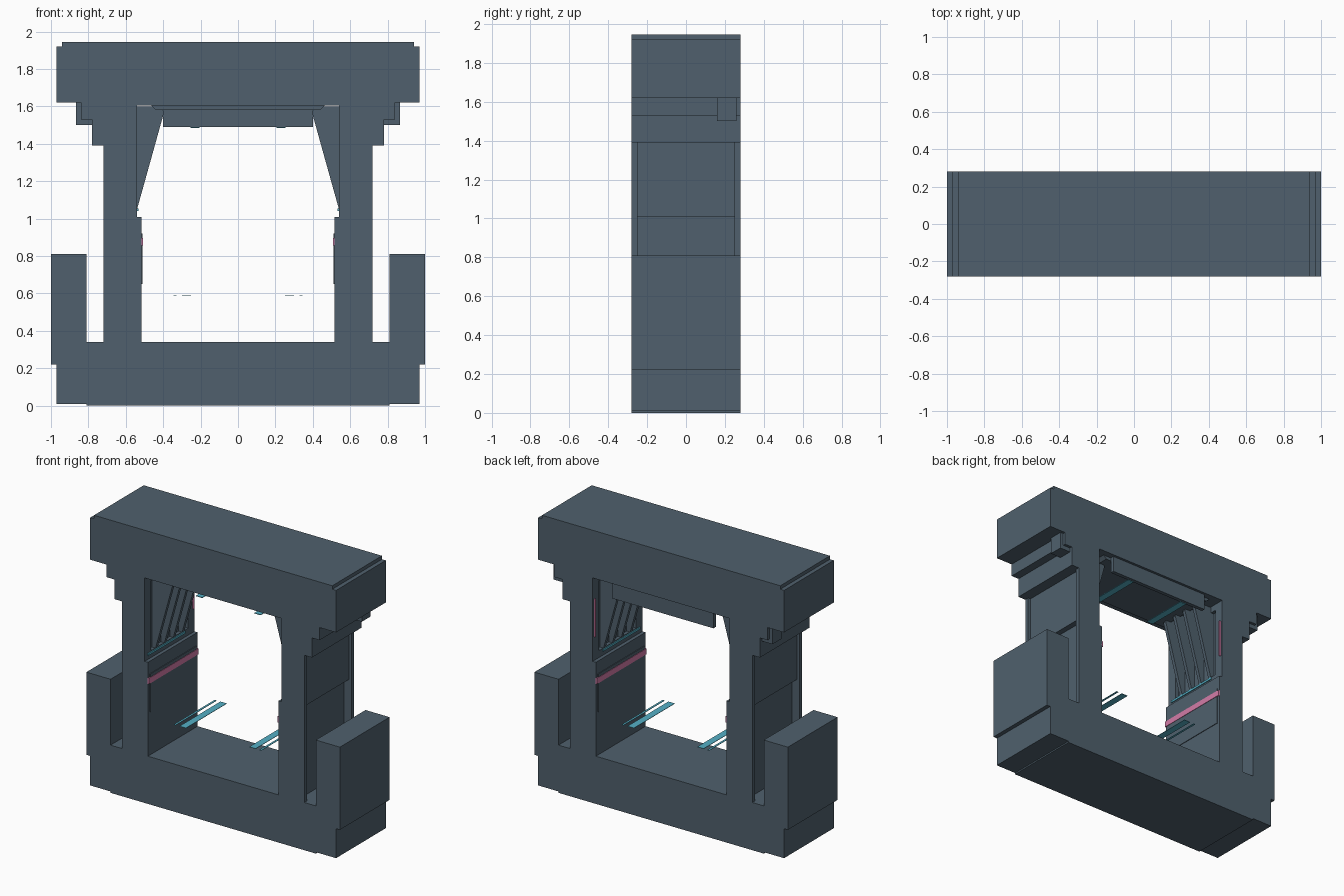
import bpy, bmesh

cube = bpy.data.objects.get("Cube")
if cube:
    bpy.data.objects.remove(cube, do_unlink=True)


def make_material(name, rgb):
    mat = bpy.data.materials.new(name)
    mat.use_nodes = True
    mat.diffuse_color = (*rgb, 1)
    mat.node_tree.nodes["Principled BSDF"].inputs["Base Color"].default_value = (*rgb, 1)
    return mat


SLATE = make_material("slate metal", (0.08, 0.118, 0.153))
CYAN = make_material("cyan light", (0.09, 0.43, 0.56))
PINK = make_material("pink light", (0.65, 0.2, 0.39))
DEPTH = 0.28


def prism(name, points, y0, y1, mat=SLATE):
    """Extrude an (x, z) outline from y0 to y1."""
    bm = bmesh.new()
    face = bm.faces.new([bm.verts.new((x, y0, z)) for x, z in points])
    ext = bmesh.ops.extrude_face_region(bm, geom=[face])
    moved = [g for g in ext["geom"] if isinstance(g, bmesh.types.BMVert)]
    bmesh.ops.translate(bm, verts=moved, vec=(0, y1 - y0, 0))
    bmesh.ops.recalc_face_normals(bm, faces=bm.faces)
    mesh = bpy.data.meshes.new(name)
    bm.to_mesh(mesh)
    bm.free()
    mesh.materials.append(mat)
    obj = bpy.data.objects.new(name, mesh)
    bpy.context.collection.objects.link(obj)
    return obj


def box(name, x, y, z, mat=SLATE):
    outline = [(x[0], z[0]), (x[1], z[0]), (x[1], z[1]), (x[0], z[1])]
    return prism(name, outline, y[0], y[1], mat)


def pair(name, points, y0, y1, mat=SLATE):
    """Build an outline on the left side and its mirror on the right."""
    prism("left_" + name, points, y0, y1, mat)
    prism("right_" + name, [(-x, z) for x, z in points], y0, y1, mat)


def pair_box(name, x, y, z, mat=SLATE):
    for side, s in (("left_", 1), ("right_", -1)):
        box(side + name, sorted((s * x[0], s * x[1])), y, z, mat)


def full(half):
    return half + [(-x, z) for x, z in reversed(half)]


def cut(target, cutter):
    mod = target.modifiers.new("cut", "BOOLEAN")
    mod.operation = "DIFFERENCE"
    mod.solver = "EXACT"
    mod.object = cutter
    bpy.context.view_layer.objects.active = target
    bpy.ops.object.modifier_apply(modifier=mod.name)
    bpy.data.objects.remove(cutter, do_unlink=True)


# Main frame with stepped shoulders and side blocks
outer = [(0.81, 0), (0.81, 0.01), (0.97, 0.01), (0.97, 0.22), (1, 0.22), (1, 0.81),
         (0.81, 0.81), (0.81, 0.34), (0.72, 0.34), (0.72, 1.39), (0.78, 1.39),
         (0.78, 1.53), (0.84, 1.53), (0.84, 1.62), (0.97, 1.62), (0.97, 1.92),
         (0.94, 1.92), (0.94, 1.945)]
frame = prism("frame", full(outer), -DEPTH, DEPTH)

# Passage opening, wider above the lower wall
opening = [(0.515, 0.34), (0.515, 1.01), (0.54, 1.01), (0.54, 1.605)]
cut(frame, prism("opening_cutter", full(opening), -0.4, 0.4))

# Recesses on both faces of each column
for s in (1, -1):
    outside = [(0.66, 0.34), (0.75, 0.34), (0.75, 1.39), (0.7, 1.39), (0.7, 1.01), (0.66, 1.01)]
    cut(frame, prism("outer_recess_cutter", [(s * x, z) for x, z in outside], -0.25, 0.25))
    cut(frame, box("inner_recess_cutter", sorted((s * 0.5, s * 0.565)),
                   (-0.21, 0.21), (1.06, 1.56)))

# Shoulder lugs
pair_box("shoulder_lug", (0.77, 0.865), (0.16, 0.26), (1.5, 1.63))

# Tapered bracing fins on the inner walls
fin = [(0.57, 1.6), (0.41, 1.6), (0.395, 1.57), (0.512, 1.15), (0.54, 1.05), (0.57, 1.05)]
for i in range(4):
    y = -0.15 + 0.1 * i
    pair(f"bracing_fin_{i + 1}", fin, y - 0.012, y + 0.012)

# Ceiling fascia and shallow ceiling tray
box("ceiling_fascia", (-0.4, 0.4), (0.235, 0.262), (1.49, 1.61))
prism("ceiling_tray", full([(0.44, 1.582), (0.47, 1.61)]), -0.22, 0.235)

# Lower wall panels
pair_box("wall_panel", (0.51, 0.53), (-0.26, 0.26), (0.65, 0.92))

# Pink light bands and upright markers
pair_box("wall_band", (0.507, 0.52), (-DEPTH, DEPTH), (0.856, 0.897), PINK)
pair_box("upright_marker", (0.528, 0.541), (0.258, 0.266), (1.18, 1.45), PINK)

# Cyan light strips on walls, ceiling and above the floor
pair_box("wall_light", (0.533, 0.545), (-0.25, 0.17), (1.04, 1.055), CYAN)
pair_box("ceiling_light", (0.205, 0.255), (-0.11, 0.24), (1.486, 1.49), CYAN)
pair_box("floor_light_wide", (0.25, 0.3), (-0.23, 0.23), (0.59, 0.593), CYAN)
pair_box("floor_light_thin", (0.33, 0.345), (-0.23, 0.23), (0.59, 0.593), CYAN)
